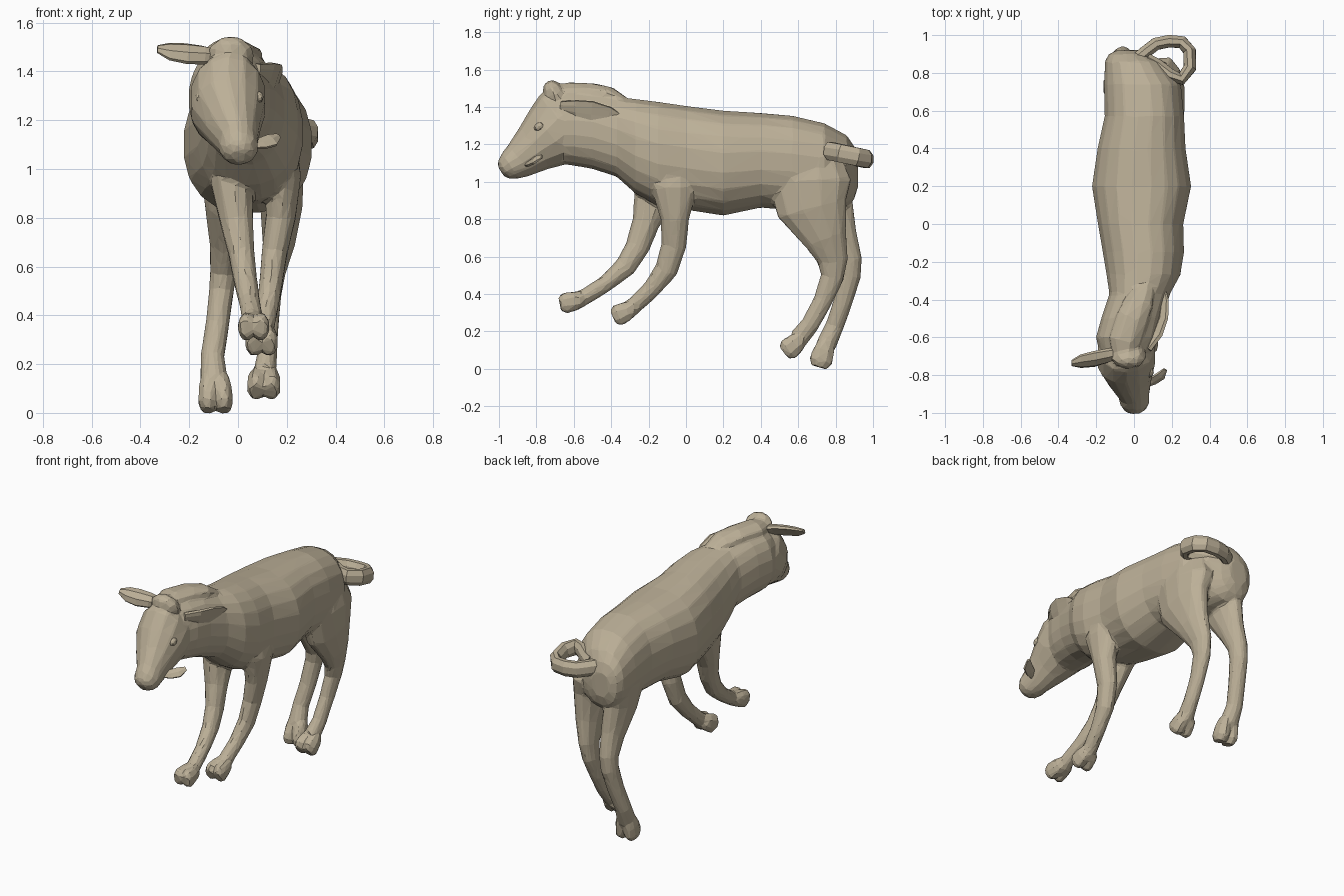
import bpy, bmesh, math
from mathutils import Vector

coat = bpy.data.materials.new("tan_coat")
coat.diffuse_color = (.50, .43, .31, 1)
parts = []   # pieces fused into one skin at the end


def loft(name, stations, n=12, ref=(1, 0, 0), upright=False, cup=0.0, fuse=True):
    """Skin rings (x, y, z, half width, half depth) along a path.
    Rings sit square to the path, or in the xz plane (and boxier) when upright."""
    bm = bmesh.new()
    pts = [Vector(s[:3]) for s in stations]
    power = .88 if upright else 1
    rings = []
    for i, s in enumerate(stations):
        t = (pts[min(i + 1, len(pts) - 1)] - pts[max(i - 1, 0)]).normalized()
        u = Vector(ref)
        u = (u - t * u.dot(t)).normalized()
        v = t.cross(u)
        if upright:
            u, v = Vector((1, 0, 0)), Vector((0, 0, 1))
        ring = []
        for k in range(n):
            a = 2 * math.pi * (k + 0.5) / n
            c, d = (math.copysign(abs(f) ** power, f) for f in (math.cos(a), math.sin(a)))
            ring.append(bm.verts.new(pts[i] + u * s[3] * c + v * (s[4] * d + cup * s[3] * c * c)))
        rings.append(ring)
    for a, b in zip(rings, rings[1:]):
        for k in range(n):
            bm.faces.new((a[k], a[(k + 1) % n], b[(k + 1) % n], b[k]))
    bm.faces.new(rings[0])
    bm.faces.new(rings[-1])
    bmesh.ops.recalc_face_normals(bm, faces=bm.faces)
    me = bpy.data.meshes.new(name)
    bm.to_mesh(me)
    bm.free()
    ob = bpy.data.objects.new(name, me)
    me.materials.append(coat)
    bpy.context.collection.objects.link(ob)
    if fuse:
        parts.append(ob)
    return ob


def blob(name, loc, size, rot=(0, 0, 0), fuse=False):
    bpy.ops.mesh.primitive_uv_sphere_add(segments=8, ring_count=6, location=loc, rotation=rot)
    ob = bpy.context.object
    ob.name, ob.scale = name, size
    ob.data.materials.append(coat)
    if fuse:
        parts.append(ob)
    return ob


def hoof(name, start, end, w, h):
    """Cloven foot: two splayed toes from the fetlock to the tip."""
    a, b = Vector(start), Vector(end)
    for side, tag in ((-1, "outer"), (1, "inner")):
        rows = []
        for f, ww, hh, off in ((0, .62, .75, .35), (.35, .66, .95, .46), (.75, .64, 1.05, .52), (1, .45, .7, .5)):
            p = a.lerp(b, f)
            rows.append((p.x + side * w * off, p.y, p.z, w * ww, h * hh))
        loft(f"{name}_{tag}_toe", rows, 8)


# Trunk and neck, rump to throat
body = loft("body", [
    (-.03, .92, 1.05, .06, .08), (-.025, .90, 1.05, .11, .14), (.0, .86, 1.06, .155, .19),
    (.045, .74, 1.08, .205, .235), (.055, .57, 1.10, .212, .255),
    (.04, .40, 1.115, .235, .255), (.04, .20, 1.10, .265, .283),
    (.035, 0, 1.128, .228, .28), (.05, -.15, 1.15, .217, .28),
    (.05, -.27, 1.19, .197, .255), (.03, -.37, 1.24, .162, .215),
    (-.01, -.50, 1.28, .165, .213), (-.035, -.60, 1.29, .168, .205),
    (-.04, -.67, 1.29, .145, .195)], 20, upright=True)

# Crest along the nape
loft("neck_crest", [
    (-.06, -.70, 1.47, .06, .05), (-.05, -.62, 1.475, .09, .06),
    (-.01, -.50, 1.475, .09, .055), (.03, -.41, 1.46, .08, .05),
    (.06, -.33, 1.42, .05, .035)], 8)

# Head, poll to nose
loft("head", [
    (-.04, -.60, 1.345, .12, .17), (-.04, -.65, 1.31, .155, .205),
    (-.04, -.73, 1.238, .155, .178), (-.02, -.82, 1.172, .118, .132),
    (0, -.90, 1.11, .083, .098), (.003, -.943, 1.085, .08, .08),
    (.003, -.975, 1.065, .062, .058), (.003, -.99, 1.055, .03, .03)], 14)
blob("poll", (-.03, -.70, 1.465), (.10, .06, .085), (.5, 0, 0), True)
for s, tag in ((-1, "right"), (1, "left")):
    blob(f"{tag}_eye", (-.035 + s * .118, -.785, 1.295), (.022, .03, .022), (.6, 0, 0))

# Ears: cupped leaf blades
loft("right_ear", [
    (-.07, -.68, 1.46, .03, .025), (-.14, -.705, 1.475, .048, .024),
    (-.21, -.725, 1.483, .056, .02), (-.28, -.735, 1.49, .048, .016),
    (-.33, -.74, 1.495, .02, .01)], 8, (0, .7, .7), cup=.3, fuse=False)
loft("left_ear", [
    (.07, -.66, 1.405, .03, .025), (.12, -.58, 1.395, .048, .024),
    (.145, -.50, 1.385, .055, .02), (.155, -.41, 1.365, .042, .016),
    (.155, -.345, 1.345, .016, .01)], 8, (.3, 0, 1), cup=.3, fuse=False)

# Small leaf held at the side of the mouth
loft("mouth_leaf", [
    (.05, -.86, 1.09, .01, .01), (.10, -.83, 1.105, .032, .012),
    (.14, -.805, 1.118, .034, .012), (.165, -.77, 1.135, .014, .008)], 6, (0, .6, .6), fuse=False)

# Front legs, both swinging forward
loft("right_front_leg", [
    (-.03, -.13, 1.10, .07, .11), (-.025, -.16, .94, .09, .12),
    (-.005, -.215, .78, .07, .075), (.015, -.26, .65, .055, .066),
    (.03, -.325, .545, .05, .058), (.047, -.43, .455, .045, .045),
    (.06, -.54, .385, .044, .044), (.063, -.60, .358, .048, .05)], 10)
hoof("right_front", (.063, -.56, .37), (.065, -.675, .345), .058, .058)
loft("left_front_leg", [
    (.17, -.05, 1.20, .06, .09), (.19, -.065, .97, .072, .125),
    (.175, -.06, .80, .064, .078), (.15, -.065, .66, .055, .068),
    (.135, -.105, .53, .05, .063), (.12, -.185, .425, .045, .049),
    (.105, -.27, .345, .045, .046), (.10, -.32, .305, .05, .05)], 10)
hoof("left_front", (.10, -.29, .32), (.095, -.39, .275), .06, .06)

# Hind legs with broad thighs
loft("left_hind_leg", [
    (.14, .66, 1.20, .08, .14), (.165, .66, 1.0, .108, .23),
    (.178, .675, .86, .09, .195), (.167, .745, .70, .068, .122),
    (.147, .785, .58, .05, .084), (.135, .782, .49, .045, .064),
    (.125, .73, .36, .042, .052), (.12, .665, .24, .042, .05),
    (.11, .605, .165, .047, .054)], 12)
hoof("left_hind", (.107, .61, .155), (.105, .525, .085), .062, .062)
loft("right_hind_leg", [
    (-.06, .72, 1.16, .085, .14), (-.07, .73, 1.0, .085, .17),
    (-.06, .76, .86, .078, .14), (-.055, .83, .70, .063, .09),
    (-.06, .877, .58, .055, .067), (-.068, .877, .50, .052, .06),
    (-.085, .84, .36, .05, .052), (-.105, .795, .23, .05, .05),
    (-.098, .75, .13, .058, .055)], 12)
hoof("right_hind", (-.095, .75, .14), (-.09, .71, .008), .064, .064)

# Curled tail: flat band in a sloping ring
path = [(.0, .86), (.06, .91), (.115, .953), (.185, .968), (.255, .962), (.295, .915),
        (.295, .825), (.25, .768), (.19, .79), (.125, .84), (.07, .87)]
loft("tail", [(x, y, 1.145 - .22 * (y - .86), .052, .036) for x, y in path], 8, (0, 0, 1), fuse=False)

# Fuse trunk, head and legs into one faceted skin
bpy.ops.object.select_all(action='DESELECT')
for p in parts:
    p.select_set(True)
bpy.context.view_layer.objects.active = body
bpy.ops.object.join()
skin = body.modifiers.new("fuse", 'REMESH')
skin.mode, skin.voxel_size = 'VOXEL', .01
soft = body.modifiers.new("blend", 'SMOOTH')
soft.factor, soft.iterations = .5, 6
low = body.modifiers.new("facets", 'DECIMATE')
low.ratio = .03
